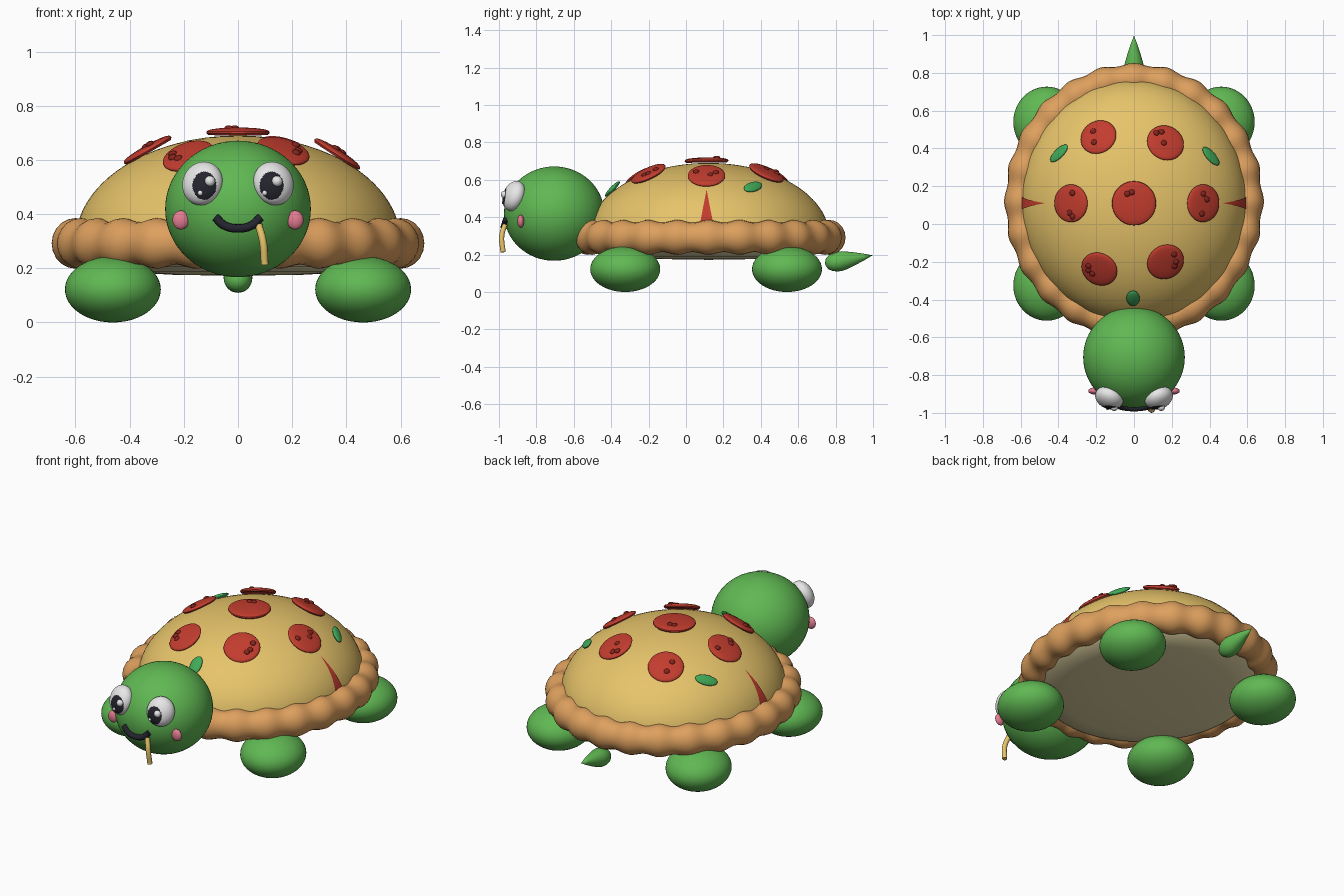
import bpy, bmesh, math
from mathutils import Matrix, Vector

if "Cube" in bpy.data.objects:
    bpy.data.objects.remove(bpy.data.objects["Cube"])

def material(name, r, g, b):
    lin = [((c / 255 + 0.055) / 1.055) ** 2.4 for c in (r, g, b)]
    m = bpy.data.materials.new(name)
    m.diffuse_color = (*lin, 1)
    m.use_nodes = True
    m.node_tree.nodes["Principled BSDF"].inputs["Base Color"].default_value = m.diffuse_color
    return m

GREEN = material("skin_green", 96, 184, 83)
CHEESE = material("cheese_yellow", 232, 197, 107)
CRUST = material("crust_tan", 222, 160, 94)
RED = material("pepperoni_red", 194, 60, 46)
DARK_RED = material("spot_dark_red", 134, 36, 28)
WHITE = material("eye_white", 240, 240, 240)
BLACK = material("pupil_black", 36, 36, 46)
PINK = material("cheek_pink", 228, 124, 146)
LEAF = material("leaf_green", 64, 170, 88)
BELLY = material("belly_cream", 246, 232, 178)

CY = 0.12                       # shell centre along y
A, B, H, Z0 = 0.60, 0.645, 0.39, 0.30   # dome half sizes and rim height

def finish(name, bm, mat, angle=40):
    me = bpy.data.meshes.new(name)
    bm.to_mesh(me)
    bm.free()
    ob = bpy.data.objects.new(name, me)
    bpy.context.collection.objects.link(ob)
    me.materials.append(mat)
    bpy.ops.object.select_all(action='DESELECT')
    ob.select_set(True)
    bpy.context.view_layer.objects.active = ob
    bpy.ops.object.shade_smooth_by_angle(angle=math.radians(angle))
    return ob

def placed(loc, radii=(1, 1, 1), normal=(0, 0, 1), spin=0):
    q = Vector(normal).normalized().to_track_quat('Z', 'Y').to_matrix().to_4x4()
    return (Matrix.Translation(loc) @ q @ Matrix.Rotation(spin, 4, 'Z')
            @ Matrix.Diagonal((*radii, 1)))

def ellipsoid(name, mat, loc, radii, normal=(0, 0, 1), spin=0, seg=32):
    bm = bmesh.new()
    bmesh.ops.create_uvsphere(bm, u_segments=seg, v_segments=seg // 2, radius=1,
                              matrix=placed(loc, radii, normal, spin))
    return finish(name, bm, mat)

def grid_mesh(name, mat, rows, wrap_rows=False, angle=40):
    """Skin closed rings of points."""
    bm = bmesh.new()
    vs = [[bm.verts.new(p) for p in row] for row in rows]
    n, m = len(vs), len(vs[0])
    for i in range(n if wrap_rows else n - 1):
        for j in range(m):
            k, l = (i + 1) % n, (j + 1) % m
            bm.faces.new((vs[i][j], vs[i][l], vs[k][l], vs[k][j]))
    bmesh.ops.remove_doubles(bm, verts=bm.verts, dist=1e-5)
    bmesh.ops.recalc_face_normals(bm, faces=bm.faces)
    return finish(name, bm, mat, angle)

def lathe(name, mat, profile, matrix, n=64):
    rows = [[matrix @ Vector((r * math.cos(2 * math.pi * j / n),
                              r * math.sin(2 * math.pi * j / n), z))
             for j in range(n)] for r, z in profile]
    return grid_mesh(name, mat, rows)

def tube(name, mat, points, radius):
    cu = bpy.data.curves.new(name, 'CURVE')
    cu.dimensions = '3D'
    cu.bevel_depth, cu.bevel_resolution, cu.use_fill_caps = radius, 3, True
    sp = cu.splines.new('BEZIER')
    sp.bezier_points.add(len(points) - 1)
    for bp, p in zip(sp.bezier_points, points):
        bp.co = p
        bp.handle_left_type = bp.handle_right_type = 'AUTO'
    ob = bpy.data.objects.new(name, cu)
    bpy.context.collection.objects.link(ob)
    cu.materials.append(mat)

def dome(x, y, lift=0.0):
    """Point on the dome and a slightly steepened normal."""
    dy = y - CY
    z = H * math.sqrt(max(0, 1 - (x / A) ** 2 - (dy / B) ** 2))
    n = Vector((x / A ** 2, dy / B ** 2, z / 0.45 ** 2)).normalized()
    return Vector((x, y, Z0 + z)) + n * lift, n

# Shell: cheese dome with a nearly flat cream underside
profile = [(0, 0.172), (0.4, 0.176), (0.75, 0.188), (0.92, 0.205), (1, 0.25)]
profile += [(math.cos(t * math.pi / 48), Z0 + H * math.sin(t * math.pi / 48)) for t in range(25)]
shell = lathe("cheese_shell", CHEESE, profile,
              Matrix.Translation((0, CY, 0)) @ Matrix.Diagonal((A, B, 1, 1)), 96)
shell.data.materials.append(BELLY)
for f in shell.data.polygons:
    if f.center.z < 0.24:
        f.material_index = 1

# Lumpy crust ring
rows = []
for i in range(240):
    u = 2 * math.pi * i / 240
    r = 0.081 + 0.007 * math.cos(24 * u)
    row = []
    for j in range(20):
        v = 2 * math.pi * j / 20
        d = r * math.cos(v)
        row.append(((A + d) * math.cos(u), CY + (B + d) * math.sin(u),
                    0.292 + 1.06 * r * math.sin(v)))
    rows.append(row)
grid_mesh("crust_ring", CRUST, rows, True, 60)

# Red slice openings on both sides of the shell
for s, side in ((1, "right"), (-1, "left")):
    bm = bmesh.new()
    prev = None
    for i in range(13):
        t = i / 12
        z = 0.35 + 0.195 * t
        x = s * (0.006 + A * math.sqrt(1 - ((z - Z0) / H) ** 2))
        w = 0.038 * (1 - t) + 0.0005
        cur = [bm.verts.new((x, 0.11 - s * w, z)), bm.verts.new((x, 0.11 + s * w, z))]
        if prev:
            bm.faces.new((prev[0], prev[1], cur[1], cur[0]))
        prev = cur
    finish("slice_opening_" + side, bm, RED)

# Pepperoni discs: x, y, radius, then spot offsets in the disc plane
discs = [
    (-0.185, 0.455, 0.098, [(-0.03, 0.035), (-0.015, -0.04)]),
    (0.164, 0.425, 0.1, [(-0.05, 0.05), (-0.02, 0.06), (-0.015, -0.01)]),
    (-0.328, 0.11, 0.1, [(0.02, 0.055), (0.0, -0.05), (0.02, -0.07)]),
    (0, 0.11, 0.117, [(-0.035, 0.05), (-0.012, 0.058)]),
    (0.36, 0.11, 0.1, [(-0.01, 0.05), (0.015, 0.02), (-0.02, -0.055)]),
    (-0.18, -0.233, 0.098, [(-0.055, 0.02), (-0.04, -0.03), (-0.06, -0.01)]),
    (0.164, -0.196, 0.1, [(0.04, 0.05), (0.055, 0.0), (0.05, -0.025)]),
]
for i, (x, y, r, spots) in enumerate(discs):
    loc, n = dome(x, y, 0.014)
    lathe(f"pepperoni_{i}", RED,
          [(0, -0.012), (r * 0.93, -0.012), (r, -0.004), (r * 0.985, 0.002), (r * 0.93, 0.006),
           (r * 0.8, 0.01), (r * 0.55, 0.0135), (r * 0.3, 0.015), (0, 0.016)],
          placed(loc, normal=n), 40)
    for k, (sx, sy) in enumerate(spots):
        p = Vector((sx, sy, 0))
        p -= n * p.dot(n)
        ellipsoid(f"pepperoni_{i}_spot_{k}", DARK_RED, loc + p + n * 0.013,
                  (0.016, 0.016, 0.01), n, seg=16)

# Basil leaves lying on the dome
for i, (x, y, along, ln, wd) in enumerate([(-0.39, 0.37, (1, 0.55, 0), 0.064, 0.031),
                                           (0.40, 0.355, (1, -0.65, 0), 0.064, 0.031),
                                           (-0.005, -0.385, (0, 1, 0), 0.056, 0.035)]):
    loc, n = dome(x, y, 0.012)
    a = n.to_track_quat('Z', 'Y').inverted() @ Vector(along)
    ellipsoid(f"basil_leaf_{i}", LEAF, loc, (ln, wd, 0.013), n, math.atan2(a.y, a.x), 24)

# Head and feet
ellipsoid("head", GREEN, (0, -0.705, 0.419), (0.269, 0.268, 0.252), seg=64)
for sx, side in ((1, "right"), (-1, "left")):
    for y, end in ((-0.325, "front"), (0.54, "back")):
        ellipsoid(f"{end}_foot_{side}", GREEN, (sx * 0.462, y, 0.122), (0.177, 0.187, 0.122), seg=48)

# Teardrop tail
tail = [(0, 0), (0.03, 0.012), (0.045, 0.035), (0.052, 0.06), (0.053, 0.085), (0.049, 0.11),
        (0.035, 0.16), (0.018, 0.212), (0, 0.26)]
lathe("tail", GREEN, tail, placed((0, 0.742, 0.15), normal=(0, 0.255, 0.046)), 32)

# Face: eyes with painted pupils, highlights, cheeks
for s, side in ((1, "right"), (-1, "left")):
    eye = ellipsoid("eye_" + side, WHITE, (s * 0.131, -0.92, 0.513), (0.077, 0.083, 0.055),
                    (s * 0.35, -0.87, 0.33), seg=96)
    eye.data.materials.append(BLACK)
    for f in eye.data.polygons:
        c = f.center
        if f.normal.y < 0 and ((c.x - s * 0.124) / 0.044) ** 2 + ((c.z - 0.505) / 0.052) ** 2 < 1:
            f.material_index = 1
    ellipsoid("eye_highlight_" + side, WHITE, (s * 0.124 + 0.02, -0.97, 0.521), (0.02,) * 3, seg=20)
    ellipsoid("eye_glint_" + side, WHITE, (s * 0.119 - 0.02, -0.975, 0.478), (0.01,) * 3, seg=16)
    ellipsoid("cheek_" + side, PINK, (s * 0.211, -0.884, 0.378), (0.031, 0.018, 0.035))

# Smile and hanging cheese strand
tube("smile", BLACK, [(-0.083, -0.964, 0.388), (-0.05, -0.972, 0.358), (0, -0.976, 0.347),
                      (0.05, -0.972, 0.358), (0.083, -0.964, 0.388)], 0.016)
tube("cheese_strand", CHEESE, [(0.076, -0.968, 0.36), (0.092, -0.985, 0.30),
                               (0.099, -0.978, 0.213)], 0.014)
